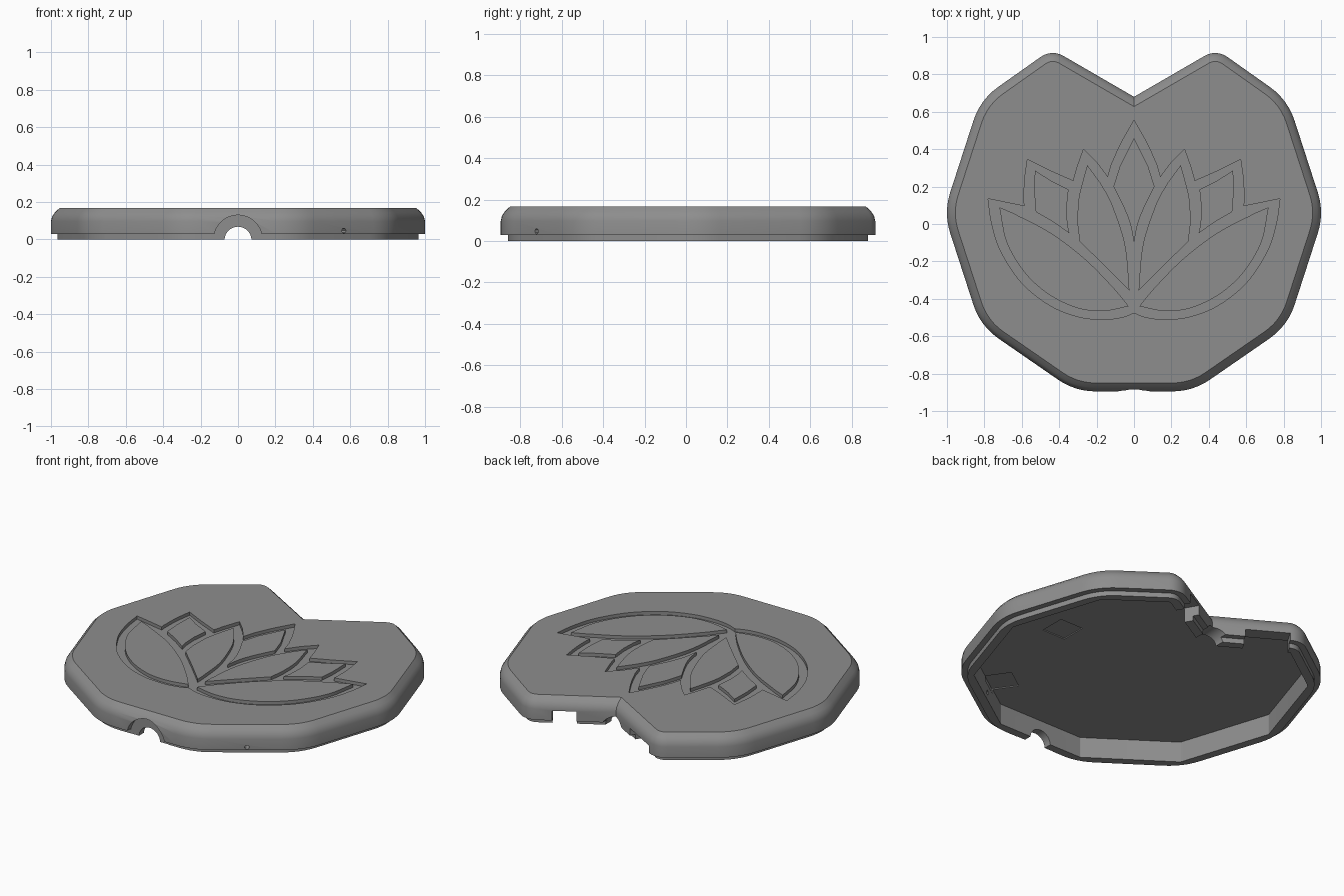
import bpy, bmesh, math
from mathutils import Vector, Matrix

if "Cube" in bpy.data.objects:
    bpy.data.objects.remove(bpy.data.objects["Cube"])

grey = bpy.data.materials.new("mid_grey")
grey.diffuse_color = (0.27, 0.27, 0.27, 1)
grey.use_nodes = True
grey.node_tree.nodes["Principled BSDF"].inputs["Base Color"].default_value = grey.diffuse_color

# Outline corners of the right half (x, y, corner radius); mirrored for the left
HALF = [(0.315, -0.895, 0.35), (0.822, -0.545, 0.35), (1.018, 0.06, 0.35),
        (0.822, 0.665, 0.35), (0.44, 0.935, 0.11)]
CORNERS = HALF + [(0, 0.68, 0)] + [(-x, y, r) for x, y, r in reversed(HALF)]
SEG = 6


def ring(inset, z, sharp=False):
    """Outline moved inwards by inset, with rounded corners."""
    pts, n = [], len(CORNERS)
    for i, (x, y, r) in enumerate(CORNERS):
        p = Vector((x, y))
        a = (p - Vector(CORNERS[i - 1][:2])).normalized()
        b = (Vector(CORNERS[(i + 1) % n][:2]) - p).normalized()
        na, nb = Vector((-a.y, a.x)), Vector((-b.y, b.x))
        p = p + (na + nb) * inset / (1 + na.dot(nb))
        if r == 0:
            pts.append((p.x, p.y, z))
            continue
        r = 0.006 if sharp else r - inset
        turn = a.angle(b)
        t = r * math.tan(turn / 2)
        centre = p - a * t + na * r
        start = math.atan2(-na.y, -na.x)
        for k in range(SEG + 1):
            w = start + turn * k / SEG
            pts.append((centre.x + r * math.cos(w), centre.y + r * math.sin(w), z))
    return pts


def loft(name, rings):
    """Closed solid through a stack of equal rings."""
    bm = bmesh.new()
    rows = [[bm.verts.new(p) for p in r] for r in rings]
    for lo, hi in zip(rows, rows[1:]):
        for i in range(len(lo)):
            j = (i + 1) % len(lo)
            bm.faces.new((lo[i], lo[j], hi[j], hi[i]))
    bm.faces.new(rows[0][::-1])
    bm.faces.new(rows[-1])
    bmesh.ops.recalc_face_normals(bm, faces=bm.faces)
    me = bpy.data.meshes.new(name)
    bm.to_mesh(me)
    bm.free()
    me.materials.append(grey)
    ob = bpy.data.objects.new(name, me)
    bpy.context.collection.objects.link(ob)
    return ob


def prism(name, pts, z0, z1):
    return loft(name, [[(x, y, z) for x, y in pts] for z in (z0, z1)])


def smooth_curve(pts, steps=6):
    """Catmull-Rom curve through the points."""
    p = [Vector(q) for q in pts]
    p = [2 * p[0] - p[1]] + p + [2 * p[-1] - p[-2]]
    out = []
    for a, b, c, d in zip(p, p[1:], p[2:], p[3:]):
        for k in range(steps):
            t = k / steps
            out.append(0.5 * (2 * b + (c - a) * t + (2 * a - 5 * b + 4 * c - d) * t * t
                              + (3 * b - a - 3 * c + d) * t ** 3))
    return [tuple(q) for q in out] + [tuple(pts[-1])]


def mirrored(pts):
    return [(-x, y) for x, y in reversed(pts)]


def cut(target, cutter):
    cutter.hide_render = True
    mod = target.modifiers.new("cut", 'BOOLEAN')
    mod.operation, mod.solver, mod.object = 'DIFFERENCE', 'EXACT', cutter
    bpy.context.view_layer.objects.active = target
    bpy.ops.object.modifier_apply(modifier=mod.name)
    bpy.data.objects.remove(cutter)


def tube(name, radius, a, b, sides=32):
    """Cylinder from a to b."""
    a, b = Vector(a), Vector(b)
    m = Matrix.Translation(a) @ (b - a).to_track_quat('Z', 'Y').to_matrix().to_4x4()
    ends = [[m @ Vector((radius * math.cos(2 * math.pi * k / sides),
                         radius * math.sin(2 * math.pi * k / sides), h))
             for k in range(sides)] for h in (0, (b - a).length)]
    return loft(name, ends)


# Hollow lid: soft top edge, straight side, stepped lip and flat-sided cavity
TOP, CEILING = 0.167, 0.127
lid = loft("lid", [
    ring(0.045, TOP), ring(0.02, 0.143), ring(0.006, 0.122), ring(0, 0.097),
    ring(0, 0.03), ring(0.035, 0.03), ring(0.035, 0), ring(0.085, 0, True),
    ring(0.085, CEILING, True)])

# Cable arch at the front: wide outside, narrow through the inner wall
cut(lid, tube("arch_cutter", 0.13, (0, -1.0, 0), (0, -0.858, 0), 48))
cut(lid, tube("cable_cutter", 0.072, (0, -1.0, -0.004), (0, -0.7, -0.004)))
# Cable hole and connector slots in the rear notch
cut(lid, tube("rear_cutter", 0.072, (0, 0.45, -0.004), (0, 0.8, -0.004)))
for x0, x1, h in ((0.19, 0.31, 0.09), (-0.38, -0.16, 0.075)):
    def wall(x, d):
        return (x - math.copysign(0.5, x) * d, 0.68 + 0.58 * abs(x) + 0.86 * d)
    cut(lid, prism("slot_cutter", [wall(x0, -0.13), wall(x1, -0.13),
                                   wall(x1, 0.06), wall(x0, 0.06)], -0.02, h))
# Small button hole through the front right side
out = Vector((0.568, -0.823, 0))
spot = Vector((0.565, -0.72, 0.047))
cut(lid, tube("pin_cutter", 0.013, spot + out * 0.06, spot - out * 0.13, 12))
# Shallow square recesses in the ceiling
for cx, cy, ang in ((0.56, 0.05, 0), (0.45, -0.61, 35)):
    sq = [(cx + 0.11 * math.cos(math.radians(ang + 45 + 90 * k)),
           cy + 0.11 * math.sin(math.radians(ang + 45 + 90 * k))) for k in range(4)]
    cut(lid, prism("recess_cutter", sq, 0.1, CEILING + 0.006))

# Sunken flower area
side = (smooth_curve([(0, -0.475), (0.07, -0.5), (0.17, -0.51), (0.3, -0.495), (0.45, -0.435),
                      (0.6, -0.315), (0.71, -0.15), (0.76, 0.0), (0.78, 0.135)])
        + [(0.585, 0.095)]
        + smooth_curve([(0.588, 0.12), (0.585, 0.23), (0.57, 0.345)])
        + smooth_curve([(0.45, 0.285), (0.325, 0.23)])
        + smooth_curve([(0.305, 0.3), (0.27, 0.4)])
        + smooth_curve([(0.2, 0.33), (0.14, 0.25)])
        + smooth_curve([(0.12, 0.32), (0.07, 0.43), (0, 0.555)]))
cut(lid, prism("flower_cutter", side + mirrored(side)[1:-1], TOP - 0.02, TOP + 0.05))

# Raised petals standing level with the top
centre = (smooth_curve([(0, -0.1), (0.02, 0.0), (0.055, 0.09), (0.11, 0.2)])
          + smooth_curve([(0.075, 0.31), (0.0, 0.46)]))
PETALS = {
    "inner_petal": smooth_curve([(0.025, -0.355), (0.15, -0.23), (0.29, -0.095)])
    + smooth_curve([(0.302, 0.0), (0.295, 0.14), (0.25, 0.315)])
    + smooth_curve([(0.18, 0.22), (0.12, 0.11), (0.05, -0.1), (0.027, -0.3)]),
    "outer_petal": [(0.345, -0.05), (0.43, 0.01), (0.525, 0.065)]
    + smooth_curve([(0.533, 0.17), (0.53, 0.287)])
    + smooth_curve([(0.45, 0.235), (0.35, 0.185)])
    + [(0.36, 0.09), (0.356, 0.0)],
    "base_petal": smooth_curve([(0.03, -0.44), (0.16, -0.465), (0.3, -0.45), (0.45, -0.38),
                                (0.58, -0.265), (0.68, -0.1), (0.72, 0.09)])
    + smooth_curve([(0.65, 0.06), (0.45, -0.045), (0.27, -0.18), (0.12, -0.33),
                    (0.04, -0.425)]),
}
parts = [lid, prism("centre_petal", centre + mirrored(centre)[1:-1], TOP - 0.022, TOP)]
for name, pts in PETALS.items():
    parts.append(prism(name + "_right", pts, TOP - 0.022, TOP))
    parts.append(prism(name + "_left", mirrored(pts), TOP - 0.022, TOP))

# Smooth the rounded walls and keep the crisp edges
for ob in parts:
    bpy.ops.object.select_all(action='DESELECT')
    ob.select_set(True)
    bpy.context.view_layer.objects.active = ob
    bpy.ops.object.shade_smooth_by_angle(angle=math.radians(30))
